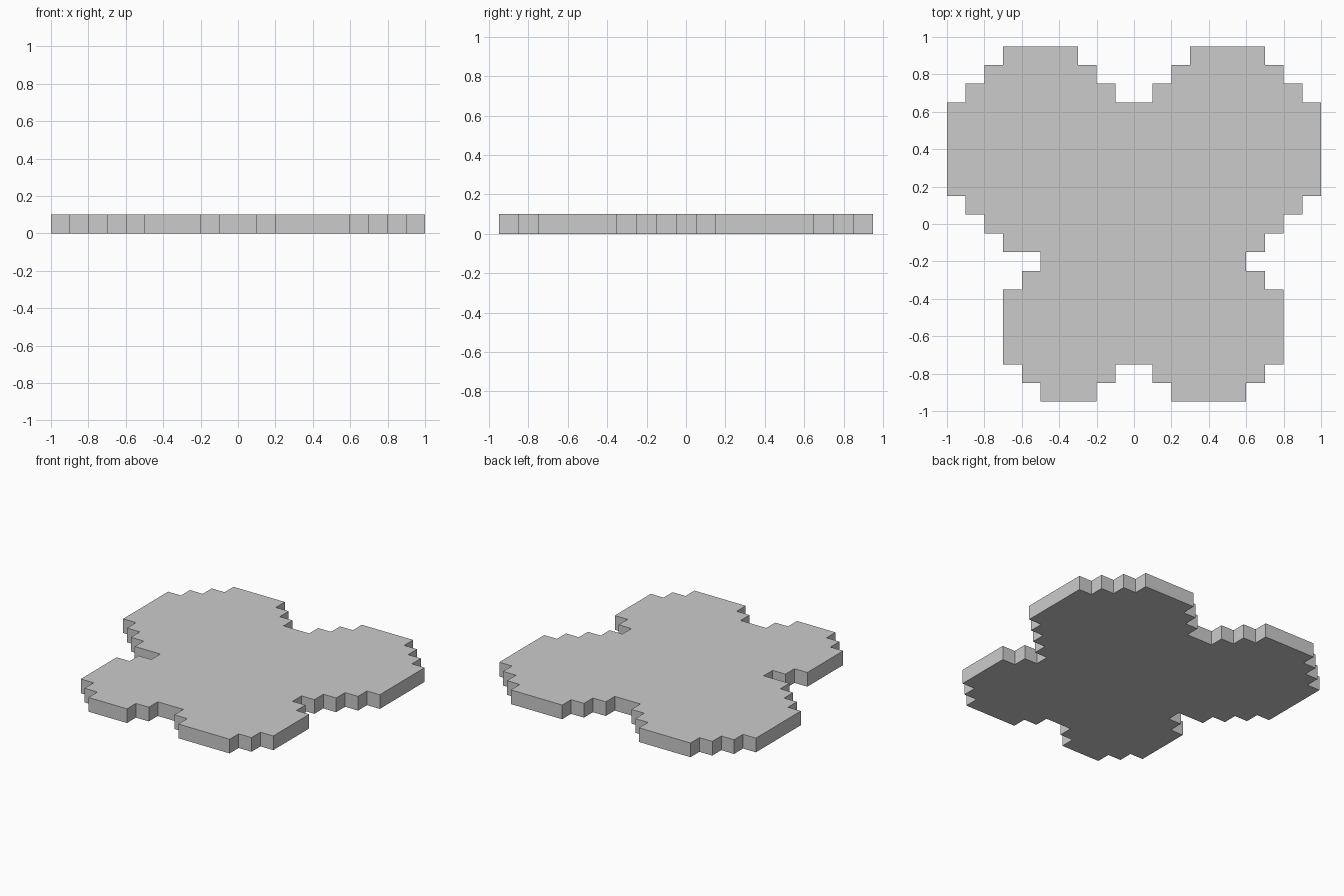
import bpy, bmesh

if "Cube" in bpy.data.objects:
    bpy.data.objects.remove(bpy.data.objects["Cube"])

STEP = 0.1  # grid cell size and plate thickness


def stair_outline(start, moves):
    """Walk a stepped outline: moves alternate between new y and new x (in cells)."""
    x, y = start
    pts = []
    for i, v in enumerate(moves):
        if i % 2 == 0:
            y = v
        else:
            x = v
        pts.append((x * STEP, y * STEP, 0.0))
    return pts


# Clockwise stepped outline, starting at the right upper wing tip
upper_right_wing = [1.5, 9, .5, 8, -.5, 7, -1.5, 6]
lower_right_wing = [-2.5, 7, -3.5, 8, -7.5, 7, -8.5, 6, -9.5, 2, -8.5, 1]
lower_left_wing = [-7.5, -1, -8.5, -2, -9.5, -5, -8.5, -6, -7.5, -7, -3.5, -6, -2.5, -5]
upper_left_wing = [-1.5, -7, -.5, -8, .5, -9, 1.5, -10]
top_left = [6.5, -9, 7.5, -8, 8.5, -7, 9.5, -3, 8.5, -2, 7.5, -1]
top_right = [6.5, 1, 7.5, 2, 8.5, 3, 9.5, 7, 8.5, 8, 7.5, 9, 6.5, 10]

points = stair_outline((10, 6.5), upper_right_wing + lower_right_wing + lower_left_wing
                       + upper_left_wing + top_left + top_right)

# Flat plate: fill the outline and extrude upwards
bm = bmesh.new()
face = bm.faces.new([bm.verts.new(p) for p in points])
result = bmesh.ops.extrude_face_region(bm, geom=[face], use_keep_orig=True)
top_verts = [g for g in result["geom"] if isinstance(g, bmesh.types.BMVert)]
bmesh.ops.translate(bm, verts=top_verts, vec=(0, 0, STEP))
bmesh.ops.recalc_face_normals(bm, faces=bm.faces)

mesh = bpy.data.meshes.new("stepped_butterfly_plate")
bm.to_mesh(mesh)
bm.free()
bpy.context.collection.objects.link(bpy.data.objects.new("stepped_butterfly_plate", mesh))
